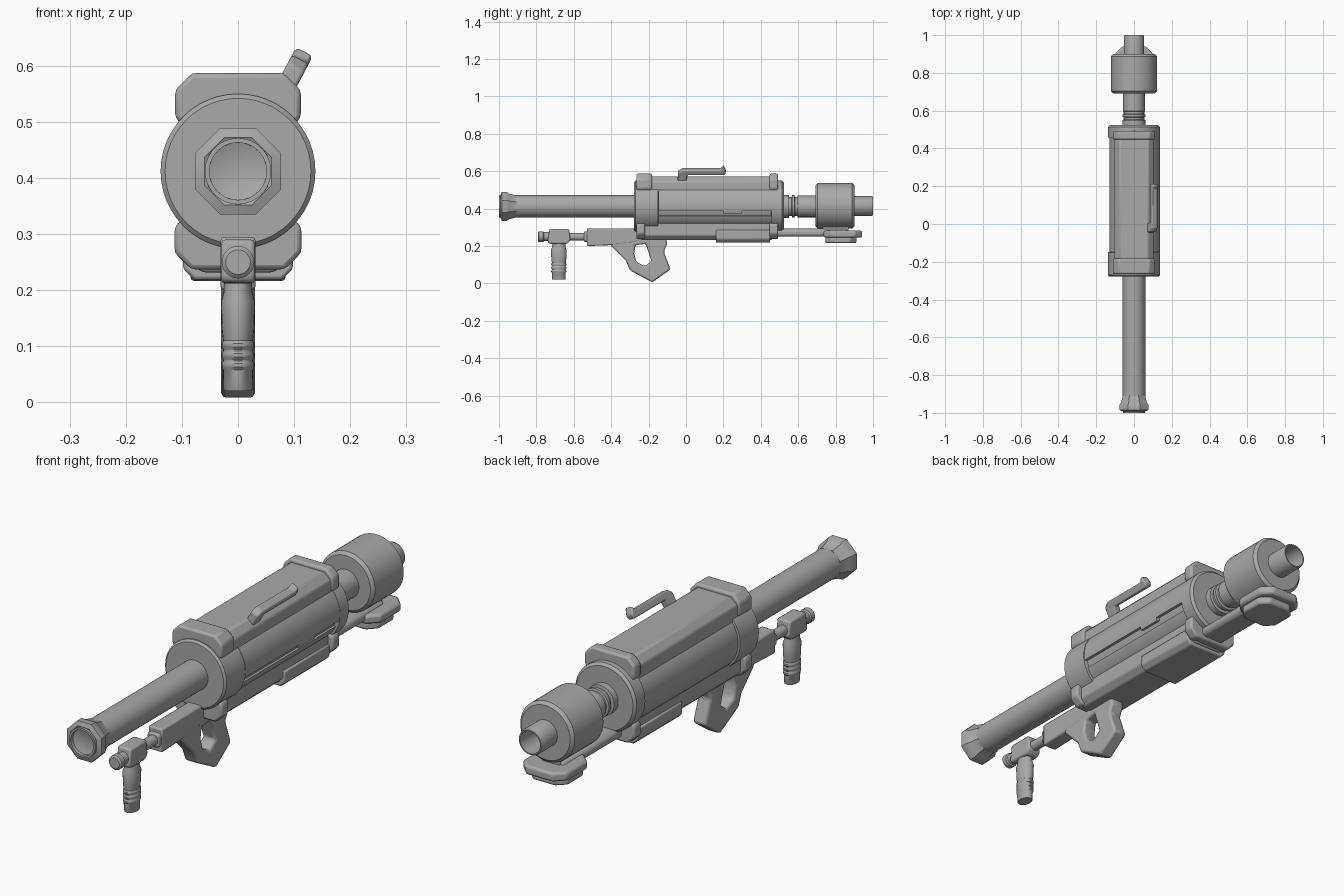
import bpy, bmesh, math
from mathutils import Vector, Matrix

if "Cube" in bpy.data.objects:
    bpy.data.objects.remove(bpy.data.objects["Cube"])

grey = bpy.data.materials.new("warm_grey")
grey.diffuse_color = (0.4, 0.4, 0.4, 1)
grey.use_nodes = True
grey.node_tree.nodes["Principled BSDF"].inputs["Base Color"].default_value = grey.diffuse_color
AXIS = 0.412  # height of the barrel axis


def finish(name, bm, bevel=0.0, segments=2, smooth=True):
    bmesh.ops.recalc_face_normals(bm, faces=bm.faces)
    mesh = bpy.data.meshes.new(name)
    bm.to_mesh(mesh)
    bm.free()
    mesh.materials.append(grey)
    ob = bpy.data.objects.new(name, mesh)
    bpy.context.collection.objects.link(ob)
    if bevel:
        mod = ob.modifiers.new("bevel", 'BEVEL')
        mod.width, mod.segments = bevel, segments
        mod.limit_method, mod.angle_limit = 'ANGLE', math.radians(30)
    if smooth:
        bpy.ops.object.select_all(action='DESELECT')
        ob.select_set(True)
        bpy.context.view_layer.objects.active = ob
        bpy.ops.object.shade_smooth_by_angle(angle=math.radians(35))
    return ob


def lathe(name, profile, z=AXIS, sides=48, turn=0.0, vertical=False, y0=0.0, bevel=0.0, flat=1.0):
    """Revolve (position, radius) pairs about a y axis, or a vertical axis at y0."""
    bm = bmesh.new()
    rings = []
    for p, r in profile:
        ring = []
        for i in range(sides):
            a = 2 * math.pi * i / sides + turn
            c, s = r * math.cos(a), r * math.sin(a)
            ring.append(bm.verts.new((c * flat, y0 + s, p) if vertical else (c, p, z + s)))
        rings.append(ring)
    for a, b in zip(rings, rings[1:]):
        for i in range(sides):
            j = (i + 1) % sides
            bm.faces.new((a[i], a[j], b[j], b[i]))
    bm.faces.new(rings[0])
    bm.faces.new(rings[-1])
    return finish(name, bm, bevel)


def prism(name, pts, lo, hi, axis='Y', bevel=0.006, matrix=None):
    """Extrude an outline: (x, z) along y, (y, z) along x, or (x, y) along z."""
    place = {'Y': lambda a, b, t: (a, t, b), 'X': lambda a, b, t: (t, a, b),
             'Z': lambda a, b, t: (a, b, t)}[axis]
    bm = bmesh.new()
    ends = [[bm.verts.new(place(a, b, t)) for a, b in pts] for t in (lo, hi)]
    n = len(pts)
    for e in ends:
        bm.faces.new(e)
    for i in range(n):
        j = (i + 1) % n
        bm.faces.new((ends[0][i], ends[0][j], ends[1][j], ends[1][i]))
    if matrix:
        bm.transform(matrix)
    return finish(name, bm, bevel)


def slab(w, z0, z1, top=0.0, bottom=0.0):
    """Rectangle outline with chamfered top and bottom corners."""
    pts = [(-w + bottom, z0), (w - bottom, z0)]
    pts += [(w, z0 + bottom)] if bottom else []
    pts += [(w, z1 - top), (w - top, z1)] if top else [(w, z1)]
    pts += [(-w + top, z1), (-w, z1 - top)] if top else [(-w, z1)]
    pts += [(-w, z0 + bottom)] if bottom else []
    return pts


def shell(name, a0, a1, r0, r1, y0, y1):
    """Curved cover plate round the body."""
    angles = [math.radians(a0 + (a1 - a0) * i / 14) for i in range(15)]
    pts = [(r1 * math.cos(a), AXIS + r1 * math.sin(a)) for a in angles]
    pts += [(r0 * math.cos(a), AXIS + r0 * math.sin(a)) for a in reversed(angles)]
    return prism(name, pts, y0, y1, bevel=0)


# Barrel with open bore, and eight-sided muzzle
lathe("barrel", [(-0.6, 0.049), (-1.0, 0.051), (-1.0, 0.059), (-0.9, 0.06), (-0.25, 0.06)])
k = 1 / math.cos(math.pi / 8)
lathe("muzzle", [(-0.985, 0.05 * k), (-0.992, 0.06 * k), (-0.985, 0.077 * k), (-0.958, 0.077 * k),
                 (-0.945, 0.068 * k), (-0.905, 0.058 * k)], sides=8, turn=math.pi / 8)

# Main body
lathe("front_collar", [(-0.278, 0.05), (-0.278, 0.13), (-0.27, 0.138), (-0.15, 0.138), (-0.147, 0.12)])
lathe("body", [(-0.16, 0.122), (0.48, 0.122)])
lathe("rear_collar", [(0.455, 0.12), (0.458, 0.138), (0.513, 0.138), (0.523, 0.128), (0.523, 0.05)])
shell("right_upper_cover", -10, 55, 0.118, 0.137, -0.147, 0.47)
shell("right_lower_cover", -62, -24, 0.115, 0.129, -0.147, 0.47)
shell("left_cover", 125, 240, 0.118, 0.131, -0.147, 0.47)
shell("cover_catch", -16, -9, 0.118, 0.137, 0.2, 0.3)

# Top and bottom rails with their clamps
prism("top_rail", slab(0.104, 0.475, 0.572, top=0.028), -0.2, 0.46)
prism("bottom_rail", slab(0.09, 0.232, 0.335, bottom=0.025), -0.24, 0.46)
prism("bottom_plate", slab(0.098, 0.218, 0.285, bottom=0.02), 0.16, 0.45)
for label, y0, y1 in (("front", -0.265, -0.182), ("rear", 0.447, 0.492)):
    prism(label + "_top_clamp", slab(0.112, 0.495, 0.587, top=0.03, bottom=0.012), y0, y1, bevel=0.008)
    y1 = min(y1, -0.22) if label == "front" else y1
    prism(label + "_bottom_clamp", slab(0.113, 0.237, 0.325, top=0.012, bottom=0.03), y0, y1, bevel=0.008)

# Rear neck, drum and exhaust
lathe("neck", [(0.5, 0.062), (0.55, 0.062), (0.552, 0.05), (0.565, 0.05), (0.567, 0.06), (0.58, 0.06),
               (0.582, 0.05), (0.595, 0.05), (0.597, 0.058), (0.72, 0.058)])
lathe("rear_drum", [(0.692, 0.05), (0.692, 0.11), (0.704, 0.122), (0.888, 0.122), (0.9, 0.11), (0.9, 0.05)],
      z=0.416)
lathe("exhaust", [(0.88, 0.053), (0.993, 0.053), (1.0, 0.05), (1.0, 0.045), (0.8, 0.044)], z=0.414)

# Rear support arm and foot
prism("support_arm", slab(0.055, 0.25, 0.293, top=0.012, bottom=0.012), 0.45, 0.86)


def foot(w, y0, y1, cut):
    return [(-w + cut, y0), (w - cut, y0), (w, y0 + cut), (w, y1 - cut),
            (w - cut, y1), (-w + cut, y1), (-w, y1 - cut), (-w, y0 + cut)]


prism("foot_top", foot(0.1, 0.735, 0.942, 0.04), 0.245, 0.282, axis='Z', bevel=0.01)
prism("foot_bottom", foot(0.085, 0.745, 0.912, 0.035), 0.216, 0.25, axis='Z', bevel=0.008)
prism("foot_post", slab(0.04, 0.27, 0.32), 0.73, 0.87)

# Tilted carry handle
handle = [(-0.045, -0.01), (-0.042, 0.04), (-0.02, 0.056), (0.185, 0.056), (0.2, 0.074),
          (0.214, 0.045), (0.208, 0.026), (0.008, 0.026), (0.002, -0.01)]
prism("carry_handle", handle, -0.017, 0.017, axis='X',
      matrix=Matrix.Translation((0.085, 0, 0.562)) @ Matrix.Rotation(math.radians(28), 4, 'Y'))

# Trigger housing and looped rear grip
prism("trigger_housing", [(-0.53, 0.2), (-0.4, 0.205), (-0.27, 0.22), (-0.2, 0.25), (-0.2, 0.295), (-0.53, 0.295)],
      -0.031, 0.031, axis='X')
grip = prism("rear_grip", [(-0.4, 0.2), (-0.39, 0.28), (-0.12, 0.28), (-0.1, 0.215), (-0.118, 0.17), (-0.083, 0.075),
                           (-0.18, 0.006), (-0.3, 0.07), (-0.32, 0.12)], -0.03, 0.03, axis='X', bevel=0)
hole = prism("grip_hole_cutter", [(-0.27, 0.205), (-0.215, 0.212), (-0.185, 0.12), (-0.22, 0.092), (-0.265, 0.115),
                                  (-0.277, 0.16)], -0.1, 0.1, axis='X', bevel=0)
hole.hide_render = True
hole.hide_set(True)
cut = grip.modifiers.new("hole", 'BOOLEAN')
cut.object, cut.solver = hole, 'EXACT'
edge = grip.modifiers.new("bevel", 'BEVEL')
edge.width, edge.segments = 0.009, 2

# Front grip on its slide rod
lathe("slide_rod", [(-0.63, 0.021), (-0.52, 0.021)], z=0.25, sides=24)
prism("slide_socket", slab(0.027, 0.222, 0.278, top=0.008, bottom=0.008), -0.545, -0.5)
prism("grip_block", [(-0.74, 0.222), (-0.73, 0.29), (-0.625, 0.29), (-0.618, 0.23), (-0.635, 0.212), (-0.73, 0.212)],
      -0.03, 0.03, axis='X', bevel=0.008)
lathe("grip_knob", [(-0.792, 0.022), (-0.786, 0.029), (-0.765, 0.029), (-0.76, 0.024), (-0.73, 0.024)],
      z=0.25, sides=24)
ridges = [(0.0 + 0.058 + 0.018 * i + dz, 0.04 + dr) for i in range(3)
          for dz, dr in ((0, -0.003), (0.005, 0.001), (0.011, 0.001), (0.016, -0.003))]
lathe("front_grip", [(0.02, 0.034), (0.024, 0.036)] + ridges +
      [(0.13, 0.04), (0.18, 0.042), (0.195, 0.036), (0.22, 0.034)],
      vertical=True, y0=-0.68, sides=24, flat=0.72)
